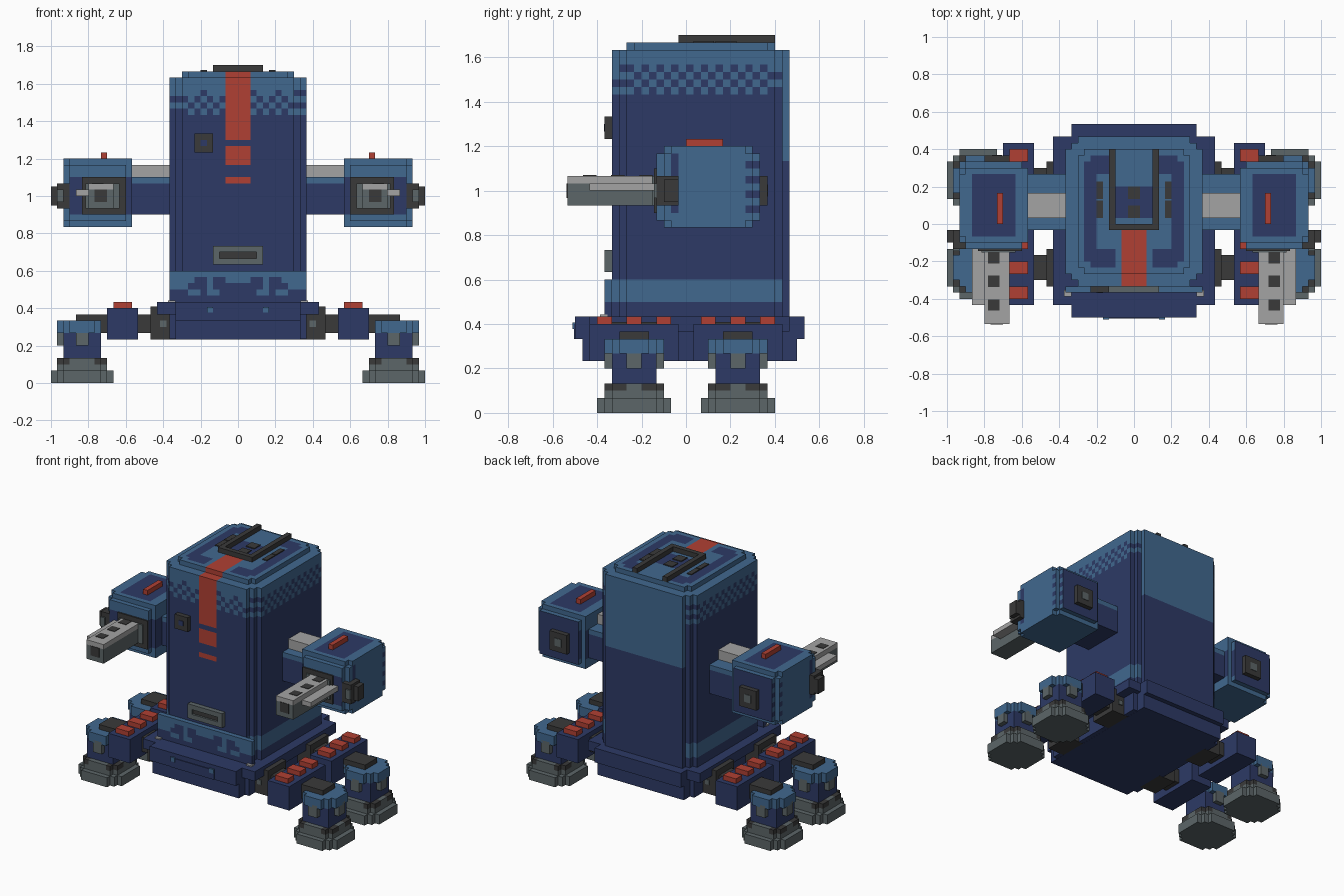
import bpy, bmesh

cube = bpy.data.objects.get("Cube")
if cube:
    bpy.data.objects.remove(cube, do_unlink=True)

V = 1 / 30  # size of one block


def material(name, rgb):
    lin = [((c / 255 + 0.055) / 1.055) ** 2.4 for c in rgb] + [1]
    m = bpy.data.materials.new(name)
    m.use_nodes = True
    m.diffuse_color = lin
    m.node_tree.nodes["Principled BSDF"].inputs["Base Color"].default_value = lin
    return m


NAVY, BLUE, RED, BLACK, GREY, SILVER = range(6)
MATS = [material("navy", (45, 58, 102)), material("steel blue", (65, 104, 143)),
        material("red", (176, 64, 51)), material("charcoal", (58, 58, 58)),
        material("mid grey", (92, 102, 104)), material("silver", (164, 164, 164))]


def finish(name, bm, mirror):
    mesh = bpy.data.meshes.new(name)
    bm.to_mesh(mesh)
    bm.free()
    for m in MATS:
        mesh.materials.append(m)
    ob = bpy.data.objects.new(name, mesh)
    bpy.context.collection.objects.link(ob)
    if mirror:
        mod = ob.modifiers.new("mirror", "MIRROR")
        mod.use_axis = ["x" in mirror, "y" in mirror, False]
        mod.use_mirror_merge = False


SIDES = []
for axis in range(3):
    for s in (-1, 1):
        n = [0, 0, 0]
        n[axis] = s
        u, w = (axis + 1) % 3, (axis + 2) % 3
        loop = [(0, 0), (1, 0), (1, 1), (0, 1)]
        corners = []
        for a, b in loop if s > 0 else loop[::-1]:
            c = [0, 0, 0]
            c[axis], c[u], c[w] = (s + 1) // 2, a, b
            corners.append(c)
        SIDES.append((tuple(n), corners))


def blocks(name, lo, hi, inside, paint, mirror=""):
    """Shell of unit blocks; paint(x, y, z, normal) picks each face's colour."""
    cells = {(x, y, z) for x in range(lo[0], hi[0]) for y in range(lo[1], hi[1])
             for z in range(lo[2], hi[2]) if inside(x, y, z)}
    bm = bmesh.new()
    verts = {}
    for c in sorted(cells):
        for n, corners in SIDES:
            if tuple(a + b for a, b in zip(c, n)) in cells:
                continue
            vs = []
            for k in corners:
                p = tuple(a + b for a, b in zip(c, k))
                if p not in verts:
                    verts[p] = bm.verts.new([i * V for i in p])
                vs.append(verts[p])
            bm.faces.new(vs).material_index = paint(*c, n)
    finish(name, bm, mirror)


def box(name, x0, x1, y0, y1, z0, z1, mat, mirror=""):
    bm = bmesh.new()
    bmesh.ops.create_cube(bm, size=1)
    for v in bm.verts:
        v.co = ((x0 + (v.co.x + .5) * (x1 - x0)) * V, (y0 + (v.co.y + .5) * (y1 - y0)) * V,
                (z0 + (v.co.z + .5) * (z1 - z0)) * V)
    for f in bm.faces:
        f.material_index = mat
    finish(name, bm, mirror)


# Main body: stepped corners, dithered crown, stripe and roof pattern
def body_inside(x, y, z):
    dx, dy = abs(x + .5), abs(y - 1.5)
    if z == 49:
        return dx < 9 and dy < 10 and dx + dy < 18
    return dx + dy < 20.5


def body_paint(x, y, z, n):
    dx, dy = abs(x + .5), abs(y - 1.5)
    if n[2] > 0:
        if dx < 2 and y < -1:
            return RED
        if z < 49:
            return BLUE
        if dx < 3:
            return NAVY if 1 <= y < 6 else BLUE
        if dx < 6 and dy < 6.5 and dx + dy < 11.5:
            return BLUE
        return NAVY if dx < 8 and dy < 9 and dx + dy < 15.5 else BLUE
    if y < -7 and n[1] < 0 and dx < 2 and (z >= 39 or 35 <= z < 38 or z == 32):
        return RED
    if y >= 13:
        return BLUE if z >= 34 else NAVY
    if z >= 47 or 15 <= z < 18:
        return BLUE
    if 43 <= z < 47:
        return BLUE if (x + y + z) % 2 or z == 46 and x % 4 == 0 else NAVY
    return NAVY


blocks("body", (-11, -10, 13), (11, 14, 50), body_inside, body_paint)


# Crenellated front trim
def trim_paint(x, y, z, n):
    dx = abs(x + .5)
    if z >= 16:
        return NAVY if z == 16 and (5 < dx < 7 or 2 < dx < 4) and n[1] < 0 else BLUE
    if z == 15:
        return BLUE if dx > 8 or 4 < dx < 5 else NAVY
    return BLUE if z == 14 and (3 < dx < 5 or 6 < dx < 8) else NAVY


blocks("front_trim", (-11, -11, 13), (11, -10, 18), lambda x, y, z: True, trim_paint)
box("corner_light", 10, 11.2, -11.6, -10.6, 13, 13.25, SILVER, "x")

# Roof rails and vents
box("roof_rail", 3, 4, -1, 12, 50, 51, BLACK, "x")
box("roof_crossbar", -3, 3, -1, 0, 50, 51, BLACK)
for y0, y1 in ((1, 3), (4, 6)):
    box("roof_vent", -1, 1, y0, y1, 50, 50.2, BLACK)
    box("roof_side_vent", 5, 6, y0, y1 + .8, 50, 50.2, BLACK, "x")

# Front eye and handle
box("eye_housing", -7, -4, -11, -10, 37, 40, BLACK)
box("eye_lens", -6, -5, -11.1, -11, 38, 39, NAVY)
for z0, z1 in ((19, 20), (21, 22)):
    box("handle_bar", -4, 4, -11, -10, z0, z1, GREY)
box("handle_end", 3, 4, -11, -10, 20, 21, GREY, "x")
box("handle_slot", -3, 3, -10.6, -10, 20, 21, BLACK)

# Chassis
box("chassis_lower", -10, 10, -14, 15, 7, 10, NAVY)
box("chassis_upper", -10, 10, -15, 16, 10, 13, NAVY)
box("chassis_deck", -13, 13, -13, 14, 11, 13, NAVY)
box("chassis_core", -11, 11, -12, 13, 7.02, 11, NAVY)
box("chassis_panel", -5, 5, -15.15, -15, 10, 12, NAVY)
box("chassis_stud", 4, 5, -15.3, -15, 11.3, 12.2, BLUE, "x")

# Shoulders
blocks("shoulder", (11, -1, 27), (17, 8, 33), lambda x, y, z: True,
       lambda x, y, z, n: BLUE if z == 32 else NAVY, "x")
box("shoulder_bar", 11, 17, 1, 5, 33, 35, SILVER, "x")


# Arm pods
def pod_inside(x, y, z):
    dy, dz = abs(y - 2.5), abs(z - 30)
    edge_z = z in (25, 35)
    if y in (-4, 9) and (edge_z or x in (17, 27)):
        return False
    return not (x == 27 and y in (-3, 8) and edge_z)


def pod_paint(x, y, z, n):
    if n[2]:
        return NAVY if n[2] > 0 and 19 <= x < 26 and -2 <= y < 8 else BLUE
    if n[1] < 0:
        return NAVY if 27 <= z < 33 and x < 27 else BLUE
    if n[1] > 0:
        return NAVY if 26 <= z < 35 and 18 <= x < 27 else BLUE
    if n[0] < 0:
        return NAVY if 27 <= z < 33 else BLUE
    if y >= 8 and z % 2 and 26 <= z < 35:
        return NAVY
    return NAVY if y == -2 and 27 <= z < 35 else BLUE


blocks("arm_pod", (17, -4, 25), (28, 10, 36), pod_inside, pod_paint, "x")
box("pod_beacon", 21, 22, 0, 5, 36, 37, RED, "x")
box("pod_back_plate", 20, 24, 10, 11, 28, 32, BLACK, "x")
box("pod_back_lens", 21.2, 22.8, 11, 11.1, 29.2, 30.8, GREY, "x")
box("pod_side_clamp", 27, 29, -4, -1, 28, 32, BLACK, "x")
box("pod_side_knob", 29, 30, -3, -1, 28.5, 31.5, BLACK, "x")
box("pod_side_tip", 28, 29, -4.3, -2, 29, 31, GREY, "x")

# Guns
box("gun_mount", 18, 25, -4.3, -3, 27, 33, BLACK, "x")
box("gun_collar", 19, 24.5, -4.6, -4.3, 28, 32, GREY, "x")
box("gun_barrel", 20, 24, -16, -4, 28, 31, GREY, "x")
box("gun_top", 20, 24, -16, -4, 31, 32, SILVER, "x")
box("gun_wing", 24, 26, -13, -4, 30, 31, SILVER, "x")
box("gun_muzzle", 21, 23, -16.1, -16, 29, 31, BLACK, "x")
for y in (-9.2, -5.4, -13):
    box("gun_vent", 21.6, 23.4, y - .9, y + .9, 32, 32.1, BLACK, "x")

# Legs: hip, housing with red caps, ankle and foot
box("hip_joint", 10, 14, 4, 10, 7, 12.3, BLACK, "xy")
box("hip_stud", 11.5, 12.5, 10, 10.2, 9, 10, GREY, "xy")
box("hip_link", 14, 16, 5, 9, 8, 11, BLACK, "xy")
box("leg_housing", 16, 21, 1, 13, 7, 12, NAVY, "xy")
for y in (2, 6, 10):
    box("leg_red_cap", 17, 20, y, y + 2, 12, 13, RED, "xy")
box("leg_link", 21, 24, 5, 9, 8, 11, BLACK, "xy")
box("ankle_cap", 20.5, 26, 5, 9, 9, 11, BLACK, "xy")


def ankle_inside(x, y, z):
    dx, dy = abs(x - 24.5), abs(y - 6.5)
    if dx + dy > 5 and (z >= 8 or dx + dy > 5.5):
        return False
    if z >= 8:
        return dx < 4 and dy < 4
    return dx < 3 and dy < 3


blocks("ankle", (21, 3, 4), (29, 11, 10), ankle_inside,
       lambda x, y, z, n: BLUE if z >= 8 else NAVY, "xy")
box("ankle_pad", 24, 26, 3, 11, 6, 8.5, GREY, "xy")
box("ankle_outer_pad", 27, 29, 6, 8, 6, 8.5, GREY, "xy")


def foot_inside(x, y, z):
    dx, dy = abs(x - 24.5), abs(y - 6.5)
    if z < 2:
        return dx + dy <= 7
    return dx < 4 and dy < 4 and dx + dy <= 6


def foot_paint(x, y, z, n):
    corner = abs(x - 24.5) > 2 and abs(y - 6.5) > 1
    return BLACK if z == 3 and corner else GREY


blocks("foot", (20, 2, 0), (30, 12, 4), foot_inside, foot_paint, "xy")
